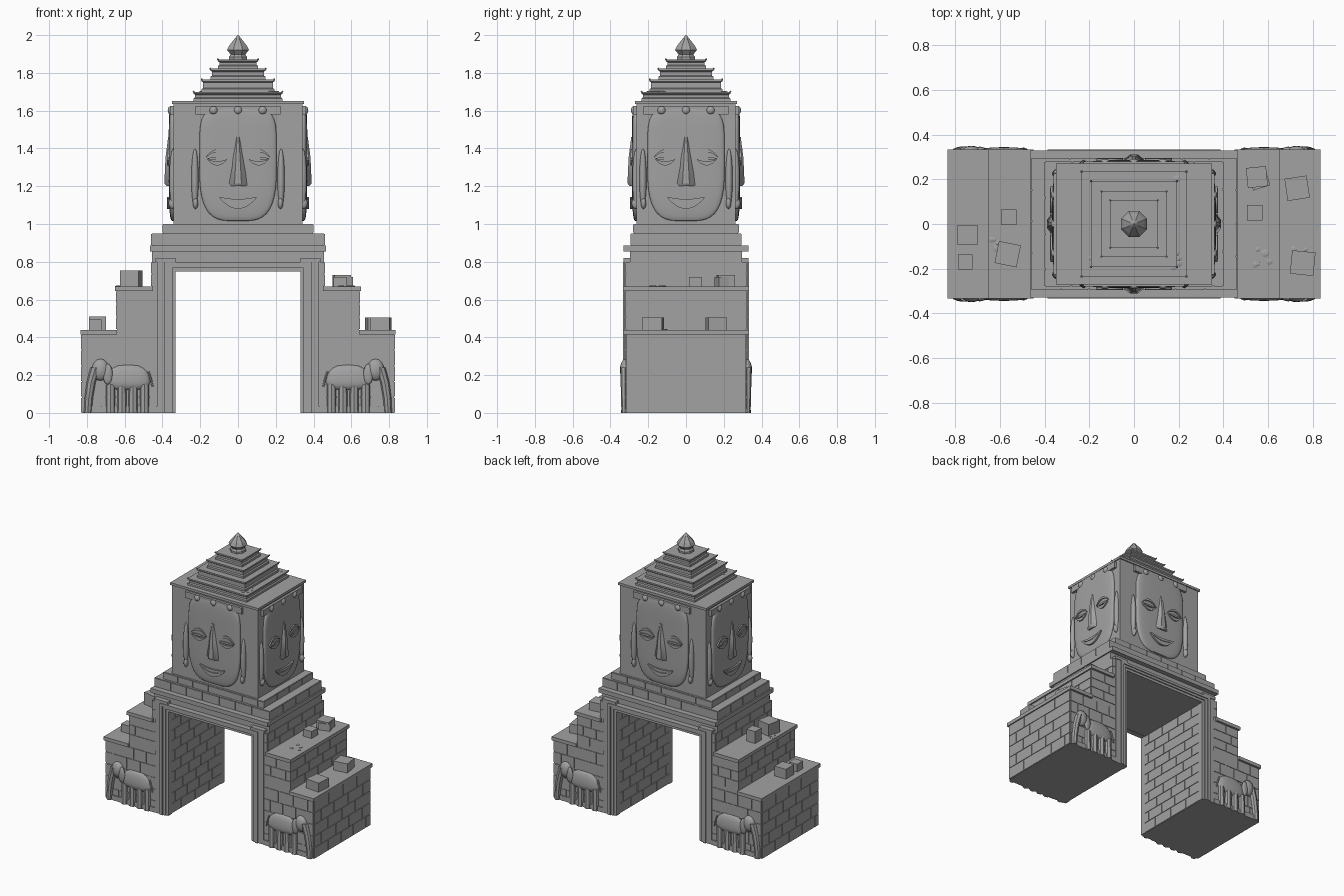
import bpy, bmesh, random
from math import pi, sin, cos
from mathutils import Matrix, Vector

cube = bpy.data.objects.get("Cube")
if cube:
    bpy.data.objects.remove(cube)
random.seed(4)

stone = bpy.data.materials.new("grey stone")
GREY = (0.36, 0.36, 0.36, 1)
stone.diffuse_color = GREY
stone.use_nodes = True
stone.node_tree.nodes["Principled BSDF"].inputs["Base Color"].default_value = GREY

I = Matrix()
SIDES = (1, -1)
T = lambda x, y, z: Matrix.Translation((x, y, z))
turn = lambda a: Matrix.Rotation(a, 4, "Z")


def finish(name, bm, smooth=False):
    bmesh.ops.recalc_face_normals(bm, faces=bm.faces)
    me = bpy.data.meshes.new(name)
    bm.to_mesh(me)
    bm.free()
    ob = bpy.data.objects.new(name, me)
    bpy.context.collection.objects.link(ob)
    me.materials.append(stone)
    if smooth:
        bpy.ops.object.select_all(action="DESELECT")
        ob.select_set(True)
        bpy.context.view_layer.objects.active = ob
        bpy.ops.object.shade_smooth_by_angle(angle=0.7)


def box(bm, x0, x1, y0, y1, z0, z1, m=I):
    size = Matrix.Diagonal((x1 - x0, y1 - y0, z1 - z0, 1))
    mid = T((x0 + x1) / 2, (y0 + y1) / 2, (z0 + z1) / 2)
    bmesh.ops.create_cube(bm, size=1, matrix=m @ mid @ size)


def slab(bm, hx, hy, z0, z1):
    box(bm, -hx, hx, -hy, hy, z0, z1)


def ball(bm, centre, radii, m=I, seg=16):
    made = bmesh.ops.create_uvsphere(bm, u_segments=seg, v_segments=seg // 2, radius=1,
                                     matrix=m @ T(*centre) @ Matrix.Diagonal((*radii, 1)))
    return made["verts"]


def loft(bm, rings, m=I):
    loops = [[bm.verts.new(m @ Vector(p)) for p in r] for r in rings]
    n = len(loops[0])
    for a, b in zip(loops, loops[1:]):
        for i in range(n):
            bm.faces.new((a[i], a[(i + 1) % n], b[(i + 1) % n], b[i]))
    bm.faces.new(loops[0])
    bm.faces.new(loops[-1])


def crescent(bm, cx, cz, half, top, low, depth, m, n=12):
    rings = []
    for i in range(n + 1):
        t = 2 * i / n - 1
        x, k = cx + half * t, 1 - t * t
        hi, lo = cz + top * k + .002, cz + low * k - .002
        rings.append([(x, 0, lo), (x, -depth, lo), (x, -depth, hi), (x, 0, hi)])
    loft(bm, rings, m)


def tube(bm, path, m, n=8):
    loft(bm, [[(x + r * cos(2 * pi * i / n), y + r * sin(2 * pi * i / n), z)
               for i in range(n)] for x, y, z, r in path], m)


# Bricks: thin slabs standing just proud of the core, in staggered courses
GAP = .006


def bricks(bm, m, u0, u1, z0, z1, rows, length):
    h = (z1 - z0) / rows
    for r in range(rows):
        u = u0
        step = length * (.5 if r % 2 else 1)
        while u < u1 - .001:
            end = u + step * random.uniform(.9, 1.1)
            if u1 - end < length * .3:
                end = u1
            box(bm, u + GAP / 2, end - GAP / 2, 0, .012,
                z0 + r * h + GAP / 2, z0 + (r + 1) * h - GAP / 2, m)
            u, step = end, length


# Stepped piers, solid core
bm = bmesh.new()
for s in SIDES:
    m = turn(0 if s > 0 else pi)
    box(bm, .335, .826, -.317, .317, 0, .42, m)
    box(bm, .335, .641, -.317, .317, .42, .65, m)
    box(bm, .335, .456, -.317, .317, .65, .8, m)
finish("stepped_piers", bm)

bm = bmesh.new()
for s in SIDES:
    m = turn(0 if s > 0 else pi)
    box(bm, .64, .835, -.333, .333, .415, .44, m)
    box(bm, .45, .652, -.333, .333, .645, .67, m)
finish("step_caps", bm)

# Beam over the gateway and the plinth under the head
bm = bmesh.new()
slab(bm, .456, .296, .75, .86)
slab(bm, .465, .33, .855, .885)
slab(bm, .456, .291, .88, .95)
slab(bm, .396, .276, .95, 1.0)
finish("beam_and_plinth", bm)

bm = bmesh.new()
for a in (0, pi):
    for s in SIDES:
        for u0, u1, z0, z1, rows in ((.43, .825, 0, .415, 5), (.43, .645, .44, .645, 3),
                                     (.43, .46, .67, .8, 2)):
            u0, u1 = sorted((s * u0, s * u1))
            bricks(bm, turn(a) @ T(0, -.321, 0), u0, u1, z0, z1, rows, .11)
    bricks(bm, turn(a) @ T(0, -.295, 0), -.46, .46, .886, .95, 1, .13)
    bricks(bm, turn(a) @ T(0, -.28, 0), -.4, .4, .951, 1.0, 1, .13)
for a in (pi / 2, -pi / 2):
    for d, w, z0, z1, rows in ((.83, .32, 0, .415, 5), (.645, .32, .44, .645, 3),
                               (.46, .32, .67, .8, 2), (-.331, .317, 0, .75, 10),
                               (.46, .295, .886, .95, 1), (.4, .28, .951, 1.0, 1)):
        bricks(bm, turn(a) @ T(0, -d, 0), -w, w, z0, z1, rows, .15)
finish("brick_facing", bm)

# Nested door frame with pilasters and capitals
bm = bmesh.new()
for a in (0, pi):
    m = turn(a)
    for x0, x1, top, d in ((.33, .348, .766, .319), (.348, .368, .784, .327), (.368, .388, .8, .334)):
        for s in SIDES:
            box(bm, *sorted((s * x0, s * x1)), -d, -.28, 0, top, m)
        box(bm, -x0, x0, -d, -.28, top - .018, top, m)
    for s in SIDES:
        box(bm, *sorted((s * .388, s * .43)), -.325, -.3, 0, .8, m)
        box(bm, *sorted((s * .33, s * .437)), -.33, -.28, .8, .82, m)
        box(bm, *sorted((s * .43, s * .8)), -.328, -.3, 0, .035, m)
finish("door_frame", bm)

# Relief elephants, facing outward on both fronts
bm = bmesh.new()
for a in (0, pi):
    for s in SIDES:
        m = turn(a) @ Matrix.Diagonal((s, 1, 1, 1))
        for v in ball(bm, (0, 0, 0), (1, 1, 1), I, 20):
            x, y, z = v.co
            squared = (1 if x > 0 else -1) * abs(x) ** .7
            v.co = m @ Vector((.582 + .118 * squared, -.318 + .026 * y, .165 + (.09 if z > 0 else .045) * z))
        ball(bm, (.728, -.32, .228), (.046, .03, .058), m)
        ball(bm, (.69, -.334, .205), (.026, .012, .055), m)
        for i in range(4):
            x = .495 + i * .06
            tube(bm, [(x, -.316, 0, .027), (x, -.316, .15, .025)], m)
        tube(bm, [(.795, -.322, 0, .02), (.79, -.322, .08, .022),
                  (.778, -.322, .16, .024), (.755, -.322, .24, .026)], m)
        tube(bm, [(.452, -.325, .14, .005), (.462, -.325, .18, .006), (.475, -.325, .22, .006)], m)
finish("elephants", bm, True)

# Head block with thin top edge
bm = bmesh.new()
slab(bm, .342, .262, 1.0, 1.64)
slab(bm, .35, .27, 1.635, 1.652)
finish("head_block", bm)

# The same face on all four sides
power = lambda c, e: (1 if c > 0 else -1) * abs(c) ** e
face, trim = bmesh.new(), bmesh.new()
for k in range(4):
    m = turn(k * pi / 2) @ T(0, -.342 if k % 2 else -.262, 0)
    for v in ball(face, (0, 0, 0), (1, 1, 1), I, 40):
        x, y, z = v.co
        v.co = m @ Vector((.205 * power(x, .55), .025 * power(y, .5),
                           1.32 + .305 * power(z, .35 if z > 0 else .7)))
    loft(trim, [[(-w, -.014, z), (w, -.014, z), (w * .3, -d, z), (-w * .3, -d, z)]
                for w, d, z in ((.06, .034, 1.2), (.06, .048, 1.215), (.036, .042, 1.35), (.016, .028, 1.46))], m)
    for s in SIDES:
        crescent(trim, s * .11, 1.352, .06, .042, .03, .032, m)
        crescent(trim, s * .11, 1.346, .052, .006, -.004, .032, m)
        crescent(trim, s * .11, 1.342, .052, -.012, -.03, .033, m)
        ball(trim, (s * .228, 0, 1.24), (.019, .022, .16), m)
        ball(trim, (s * .225, -.004, 1.11), (.014, .022, .03), m)
    crescent(trim, 0, 1.142, .098, -.012, -.026, .034, m)
    crescent(trim, 0, 1.14, .098, -.034, -.058, .034, m)
    crescent(trim, 0, 1.141, .095, -.024, -.036, .028, m)
    for i in range(-2, 3):
        box(trim, i * .02 - .007, i * .02 + .007, -.031, 0, 1.108, 1.117, m)
    box(trim, -.225, .225, -.018, 0, 1.58, 1.625, m)
    for x in (-.13, 0, .13):
        ball(trim, (x, -.014, 1.602), (.022, .016, .022), m)
finish("faces", face, True)
finish("face_details", trim, True)

# Stepped crown: solid courses with thin overhanging lips and corner studs
bm = bmesh.new()
tiers = ((1.65, 1.70, .235), (1.70, 1.765, .192), (1.765, 1.822, .146), (1.822, 1.872, .106))
square = lambda r, z: [(-r, -r, z), (r, -r, z), (r, r, z), (-r, r, z)]
for z0, z1, w in tiers:
    loft(bm, [square(r, z) for r, z in ((w, z0), (w, z0 + .015), (w - .008, z0 + .02),
                                        (w - .008, z1 - .016), (w, z1 - .01), (w, z1))])
    for sx in SIDES:
        for sy in SIDES:
            ball(bm, (sx * w, sy * w, z1), (.005, .005, .006), I, 8)
finish("crown_tiers", bm)

bm = bmesh.new()
tube(bm, [(0, 0, z, r) for z, r in ((1.86, .052), (1.885, .052), (1.897, .042), (1.922, .063),
                                    (1.945, .05), (1.985, .016), (2.0, .002))], turn(pi / 8))
finish("finial", bm)

# Loose blocks on the steps
bm = bmesh.new()
for x, y, w, h, a in ((.55, .21, .09, .06, .1), (.56, .2, .08, .05, .3), (.54, .05, .07, .05, 0),
                      (.73, .16, .1, .065, .15), (.755, -.175, .105, .065, -.1),
                      (-.56, .03, .07, .085, 0), (-.565, -.135, .1, .085, -.2),
                      (-.745, -.05, .09, .07, 0), (-.755, -.17, .065, .055, 0)):
    z = .67 if abs(x) < .65 else .44
    box(bm, -w / 2, w / 2, -w / 2, w / 2, 0, h, T(x, y, z) @ turn(a))
finish("loose_blocks", bm)

# Flat moss patches on the steps and crown
bm = bmesh.new()
for x, y, z, n in ((.57, -.15, .67, 7), (.73, .13, .44, 4), (-.6, -.1, .67, 4), (.74, -.14, .44, 4),
                   (.17, -.16, 1.7, 5), (.16, .17, 1.7, 4), (-.16, -.17, 1.7, 4)):
    for i in range(n):
        r = random.uniform(.009, .02)
        ball(bm, (x + random.uniform(-.04, .04), y + random.uniform(-.04, .04), z), (r, r, .005), I, 10)
finish("moss_patches", bm, True)
